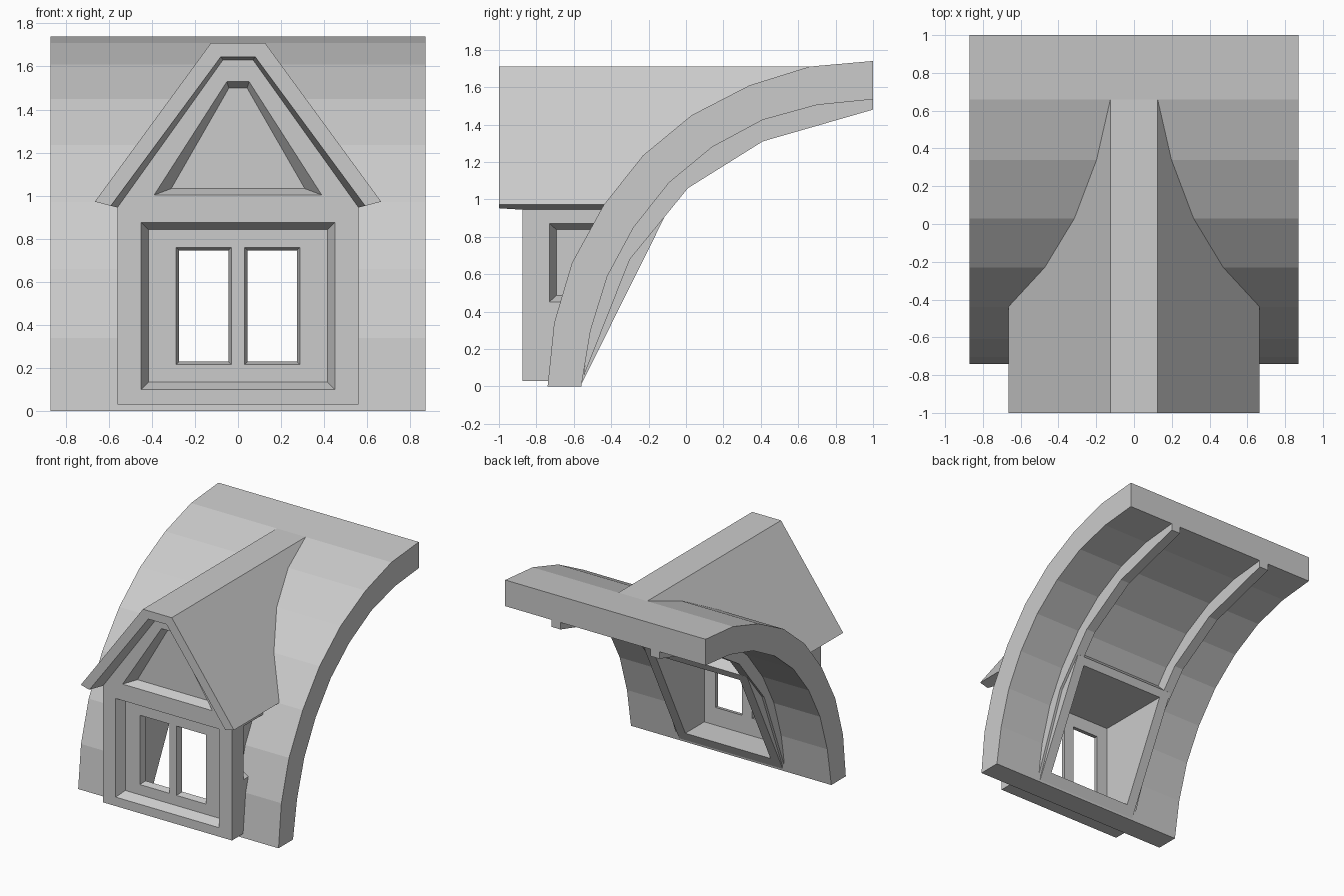
import bpy, bmesh

if "Cube" in bpy.data.objects:
    bpy.data.objects.remove(bpy.data.objects["Cube"], do_unlink=True)

grey = bpy.data.materials.new("plain grey")
grey.use_nodes = True
colour = (0.6, 0.6, 0.6, 1)
grey.diffuse_color = colour
grey.node_tree.nodes["Principled BSDF"].inputs["Base Color"].default_value = colour


def loft(name, ring_a, ring_b):
    """Closed solid between two rings with the same number of points."""
    bm = bmesh.new()
    a = [bm.verts.new(p) for p in ring_a]
    b = [bm.verts.new(p) for p in ring_b]
    bm.faces.new(a)
    bm.faces.new(b[::-1])
    for i in range(len(a)):
        j = (i + 1) % len(a)
        bm.faces.new((a[j], a[i], b[i], b[j]))
    bmesh.ops.recalc_face_normals(bm, faces=bm.faces)
    mesh = bpy.data.meshes.new(name)
    bm.to_mesh(mesh)
    bm.free()
    mesh.materials.append(grey)
    ob = bpy.data.objects.new(name, mesh)
    bpy.context.collection.objects.link(ob)
    return ob


def along_x(name, yz, x0, x1):
    return loft(name, [(x0, y, z) for y, z in yz], [(x1, y, z) for y, z in yz])


def along_y(name, xz_a, y0, y1, xz_b=None):
    return loft(name, [(x, y0, z) for x, z in xz_a],
                [(x, y1, z) for x, z in (xz_b or xz_a)])


def rect(u0, u1, v0, v1):
    return [(u0, v0), (u1, v0), (u1, v1), (u0, v1)]


def trapezoid(low, z0, high, z1):
    return [(-low, z0), (low, z0), (high, z1), (-high, z1)]


def carve(ob, cutters):
    """Subtract the cutters and bake the result."""
    for c in cutters:
        mod = ob.modifiers.new("cut", "BOOLEAN")
        mod.operation, mod.solver, mod.object = "DIFFERENCE", "EXACT", c
    bpy.context.view_layer.update()
    baked = bpy.data.meshes.new_from_object(
        ob.evaluated_get(bpy.context.evaluated_depsgraph_get()))
    ob.modifiers.clear()
    ob.data = baked


# Curved roof shell
outer = [(-0.74, 0), (-0.705, 0.34), (-0.61, 0.66), (-0.44, 0.97), (-0.23, 1.235),
         (0.03, 1.45), (0.34, 1.61), (0.66, 1.71), (1, 1.74)]
inner = [(-0.56, 0), (-0.51, 0.3), (-0.42, 0.59), (-0.28, 0.85), (-0.09, 1.09),
         (0.14, 1.28), (0.41, 1.425), (0.7, 1.505), (1, 1.535)]
middle = [((a + c) / 2, (b + d) / 2) for (a, b), (c, d) in zip(outer, inner)]
main_roof = along_x("main_roof", outer + inner[::-1], -0.87, 0.87)

# Rafters under the shell
under = [(-0.545, 0.06), (-0.3, 0.68), (-0.12, 0.9), (0.01, 1.06), (0.41, 1.31), (1, 1.48)]
buried = [(y - 0.015, z + 0.015) for y, z in inner[1:-1]]
rafter_profile = under + [(1, 1.55)] + buried[::-1]
for side, x in (("right", -0.47), ("left", 0.39)):
    along_x(side + "_rafter", rafter_profile, x, x + 0.08)

# Sloping frame around the opening
frame = along_x("opening_frame", [(-0.565, 0), (-0.115, 0.905), (-0.2, 0.99),
                                  (-0.45, 0.65), (-0.56, 0.25), (-0.6, 0)], -0.45, 0.45)

# Dormer walls and gabled roof
walls = along_y("dormer_walls", rect(-0.56, 0.56, 0.03, 0.945), -0.875, 0.3)
gable = along_y("dormer_roof", [(-0.665, 0.972), (-0.56, 0.945), (0.56, 0.945),
                                (0.665, 0.972), (0.125, 1.71), (-0.125, 1.71)], -1, 0.7)

# Cutters: space under the shell, room, window and gable recesses
below_shell = along_x("below_shell_cutter", [(-0.65, -0.2)] + middle + [(1.2, 1.64), (1.2, -0.2)], -1, 1)
room = along_y("room_cutter", rect(-0.37, 0.37, 0.09, 0.85), -0.755, 0.1)
overhang = along_y("overhang_cutter", trapezoid(0.63, 0.9, 0.08, 1.645), -1.001, -0.875,
                   trapezoid(0.592, 0.9, 0.07, 1.63))
gable_recess = along_y("gable_recess_cutter", trapezoid(0.39, 1.003, 0.052, 1.53), -0.876, -0.805,
                       trapezoid(0.31, 1.033, 0.042, 1.5))
front_recess = along_y("front_recess_cutter", rect(-0.45, 0.45, 0.1, 0.875), -0.876, -0.805,
                       rect(-0.415, 0.415, 0.135, 0.842))
panes, side_recesses = [], []
for s in (-1, 1):
    panes.append(along_y("pane_cutter", rect(s * 0.03, s * 0.288, 0.215, 0.76), -0.806, -0.7,
                         rect(s * 0.06, s * 0.258, 0.245, 0.73)))
    panes[-1].data.update()
    side_recesses.append(loft("side_recess_cutter",
                              [(s * 0.561, y, z) for y, z in rect(-0.73, 0.1, 0.452, 0.872)],
                              [(s * 0.49, y, z) for y, z in rect(-0.693, 0.1, 0.487, 0.838)]))

carve(walls, [below_shell, room, front_recess] + panes + side_recesses)
carve(gable, [below_shell, overhang, gable_recess])
carve(main_roof, [room])
carve(frame, [room])

for c in [below_shell, room, overhang, gable_recess, front_recess] + panes + side_recesses:
    bpy.data.objects.remove(c, do_unlink=True)
